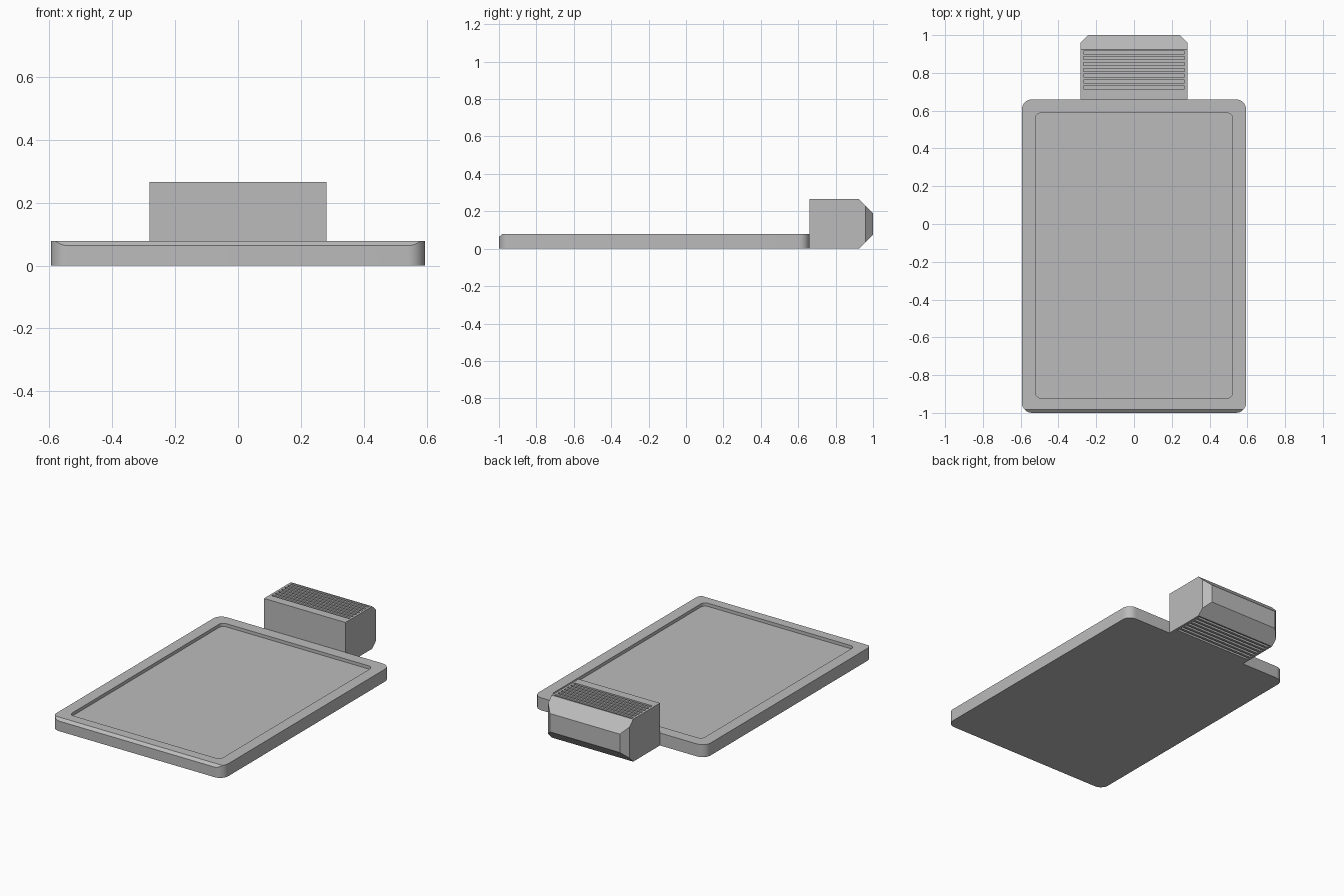
import bpy, bmesh, math
from mathutils import Vector

if "Cube" in bpy.data.objects:
    bpy.data.objects.remove(bpy.data.objects["Cube"])

grey = bpy.data.materials.new("grey")
grey.diffuse_color = (0.5, 0.5, 0.5, 1)
grey.use_nodes = True
grey.node_tree.nodes["Principled BSDF"].inputs["Base Color"].default_value = grey.diffuse_color


def finish(bm, name):
    bmesh.ops.recalc_face_normals(bm, faces=bm.faces)
    me = bpy.data.meshes.new(name)
    bm.to_mesh(me)
    bm.free()
    ob = bpy.data.objects.new(name, me)
    ob.data.materials.append(grey)
    bpy.context.collection.objects.link(ob)
    return ob


def rounded_slab(x0, x1, y0, y1, z0, z1, r, n=8):
    """Upright prism with rounded corners (square ones when r is 0)."""
    bm = bmesh.new()
    pts = []
    for i, (cx, cy) in enumerate([(x1 - r, y1 - r), (x0 + r, y1 - r), (x0 + r, y0 + r), (x1 - r, y0 + r)]):
        for k in range(n + 1 if r else 1):
            a = math.pi / 2 * (i + k / n)
            pts.append((cx + r * math.cos(a), cy + r * math.sin(a), z0))
    base = bm.faces.new([bm.verts.new(p) for p in pts])
    ext = bmesh.ops.extrude_face_region(bm, geom=[base], use_keep_orig=True)
    top = [g for g in ext["geom"] if isinstance(g, bmesh.types.BMVert)]
    bmesh.ops.translate(bm, verts=top, vec=(0, 0, z1 - z0))
    return bm


def chamfer(bm, point, normal):
    """Cut off everything beyond a plane and cap the cut."""
    cut = bmesh.ops.bisect_plane(bm, geom=bm.verts[:] + bm.edges[:] + bm.faces[:], dist=1e-6,
                                 plane_co=Vector(point), plane_no=Vector(normal).normalized(), clear_outer=True)
    edges = [g for g in cut["geom_cut"] if isinstance(g, bmesh.types.BMEdge)]
    bmesh.ops.contextual_create(bm, geom=edges)


def carve(ob, cutter):
    mod = ob.modifiers.new("carve", 'BOOLEAN')
    mod.operation, mod.solver, mod.object = 'DIFFERENCE', 'EXACT', cutter
    bpy.context.view_layer.objects.active = ob
    bpy.ops.object.modifier_apply(modifier=mod.name)
    bpy.data.objects.remove(cutter, do_unlink=True)


# Tray: rounded plate, bevelled front lip, shallow recess
bm = rounded_slab(-0.594, 0.594, -1, 0.66, 0, 0.078, 0.055)
chamfer(bm, (0, -1, 0.063), (0, -0.015, 0.018))
tray = finish(bm, "tray")
carve(tray, finish(rounded_slab(-0.522, 0.522, -0.922, 0.588, 0.058, 0.12, 0.03), "recess_cutter"))

# Head block: chamfered along the back edges
W, H = 0.282, 0.265
bm = rounded_slab(-W, W, 0.66, 1, 0, H, 0)
chamfer(bm, (0, 1, H - 0.075), (0, 1, 1))
chamfer(bm, (0, 1, 0.075), (0, 1, -1))
for s in (-1, 1):
    chamfer(bm, (s * W, 0.96, 0), (s, 1, 0))
head = finish(bm, "head_block")

# Grip grooves on the top and underside of the head
for i in range(7):
    y = 0.723 + i * 0.031
    for z0, z1 in ((H - 0.015, H + 0.05), (-0.05, 0.015)):
        carve(head, finish(rounded_slab(-0.268, 0.268, y - 0.008, y + 0.008, z0, z1, 0), "groove_cutter"))

for ob in (tray, head):
    bpy.ops.object.select_all(action='DESELECT')
    ob.select_set(True)
    bpy.context.view_layer.objects.active = ob
    bpy.ops.object.shade_smooth_by_angle(angle=math.radians(30))
